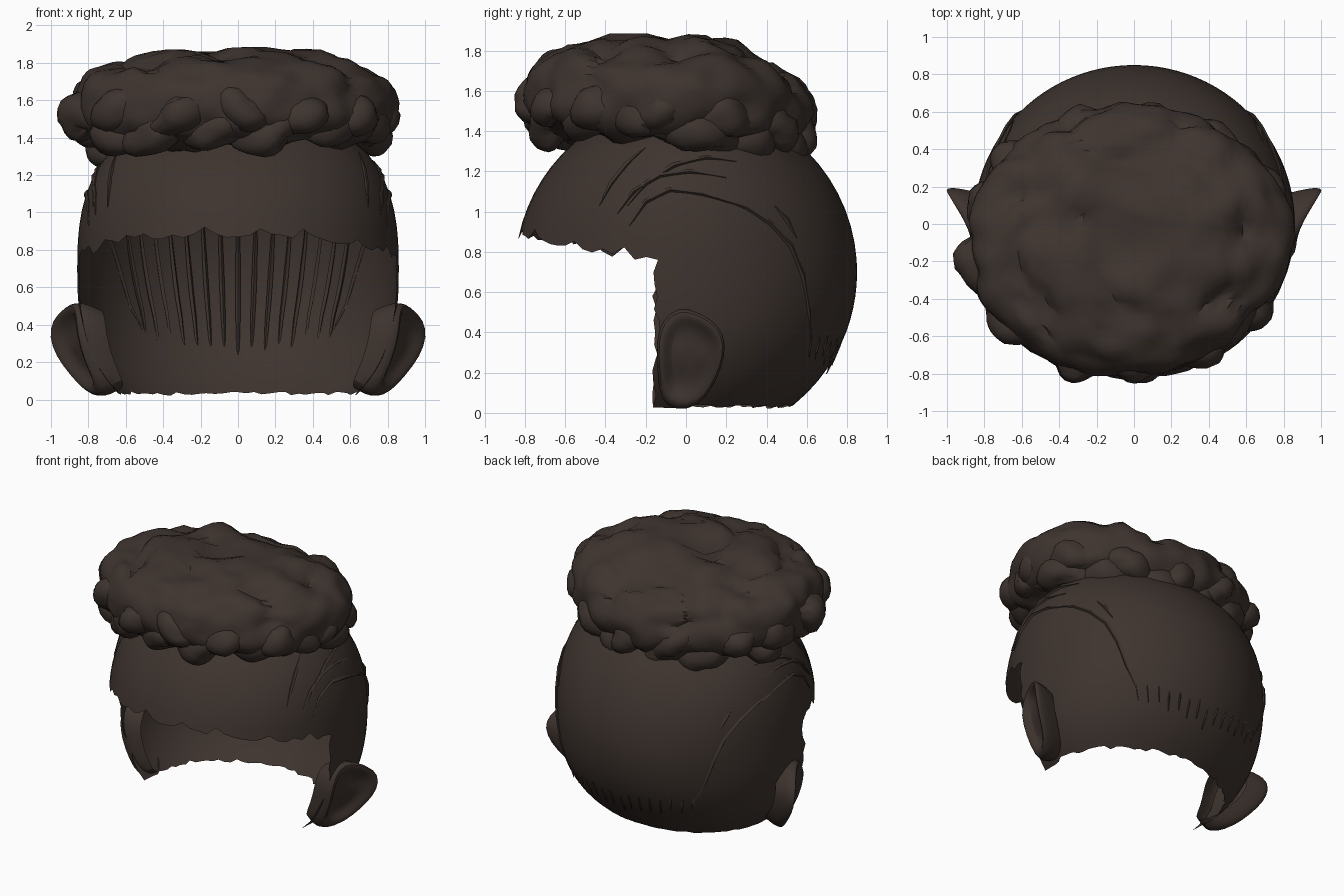
import bpy, bmesh, math, random
from mathutils import Vector, noise

if "Cube" in bpy.data.objects:
    bpy.data.objects.remove(bpy.data.objects["Cube"])

random.seed(4)
PI = math.pi
mat = bpy.data.materials.new("dark_brown")
mat.diffuse_color = (0.048, 0.034, 0.028, 1)
mat.use_nodes = True
mat.node_tree.nodes["Principled BSDF"].inputs["Base Color"].default_value = mat.diffuse_color


def finish(obj, angle=40):
    obj.data.materials.append(mat)
    bpy.ops.object.select_all(action='DESELECT')
    obj.select_set(True)
    bpy.context.view_layer.objects.active = obj
    bpy.ops.object.shade_smooth_by_angle(angle=math.radians(angle))


def from_bmesh(name, bm, angle=40):
    me = bpy.data.meshes.new(name)
    bm.to_mesh(me)
    bm.free()
    obj = bpy.data.objects.new(name, me)
    bpy.context.collection.objects.link(obj)
    finish(obj, angle)
    return obj


def scalp(th, z, off=0.0):
    """Point on the rounded scalp at heading th and height z."""
    k = min(abs(z - 0.7) / 0.85, 1)
    rx = 0.86 * (1 - k ** 2.6) ** (1 / 2.6) + off
    ry = 0.85 * math.sqrt(1 - k * k) + off
    return Vector((rx * math.cos(th), ry * math.sin(th), z))


# Scalp shell: full dome above the hairline, back and sides only below it
a = 0.165
nb, nf = 52, 40
angles = [-a + (PI + 2 * a) * i / nb for i in range(nb + 1)]
angles += [PI + a + (PI - 2 * a) * i / nf for i in range(1, nf)]
bm = bmesh.new()
cols = []
for i, th in enumerate(angles):
    front = i > nb
    zc = 0.76
    if front:
        zc += 0.19 * max(0, -0.85 * math.sin(th) - 0.13) + random.uniform(-0.03, 0.03)
    p0 = math.asin((zc - 0.7) / 0.85)
    up = []
    for j in range(15):
        p = p0 + (1.5 - p0) * j / 14
        up.append(bm.verts.new(scalp(th, 0.7 + 0.85 * math.sin(p))))
    low = []
    if not front:
        zb = 0.03 + random.uniform(-0.008, 0.012)
        for j in range(12):
            co = scalp(th, zb + (zc - zb) * j / 12)
            if i in (0, nb):
                co.y = -0.14 + random.uniform(-0.03, 0.02)
            low.append(bm.verts.new(co))
    cols.append((low, up))
n = len(cols)
for i in range(n):
    (la, ua), (lb, ub) = cols[i], cols[(i + 1) % n]
    if la and lb and i < nb:
        ca, cb = la + ua, lb + ub
    else:
        ca, cb = ua, ub
    for j in range(len(ca) - 1):
        bm.faces.new((ca[j], cb[j], cb[j + 1], ca[j + 1]))
bm.faces.new([c[1][-1] for c in cols])
from_bmesh("scalp_shell", bm)


# Curls: rounded volumes broken up into lumps along their normals
def lumpy(bm, count, size, height):
    bm.normal_update()
    verts = list(bm.verts)
    seeds = [v.co.copy() for v in random.sample(verts, count)]
    moves = []
    for v in verts:
        near = min((v.co - s).length for s in seeds)
        bump = math.sqrt(max(0, 1 - (near / size) ** 2)) - 0.6
        bump += 0.5 * noise.noise(v.co * 7)
        moves.append(v.normal * bump * height)
    for v, m in zip(verts, moves):
        v.co += m


def power(v, e):
    return math.copysign(abs(v) ** e, v)


# Curly top: the broad squashed mass
bm = bmesh.new()
bmesh.ops.create_icosphere(bm, subdivisions=5, radius=1)
for v in bm.verts:
    d = v.co.normalized()
    h = math.hypot(d.x, d.y)
    s = h ** 0.6 / max(h, 1e-6)
    x, y = d.x * s * 0.84, d.y * s * 0.70 - 0.09
    z = 1.60 + power(d.z, 0.8) * 0.25
    z -= 0.24 * max(0, y - 0.1) + 0.1 * max(0, -y - 0.45) + 0.12 * max(0, abs(x) - 0.45)
    v.co = (x - 0.02 + 0.05 * min(y, 0), y, z)
lumpy(bm, 120, 0.19, 0.075)
from_bmesh("curly_top", bm, 50)

# Long curls rolled around the rim
curls = bmesh.new()
for i in range(26):
    t = 2 * PI * (i + random.uniform(-0.3, 0.3)) / 26
    s = math.sin(t)
    low = i % 2
    c = Vector(((0.81 - 0.05 * low) * math.cos(t) - 0.03 + 0.05 * min(s, 0), (0.66 - 0.04 * low) * s - 0.10,
                1.54 - 0.09 * low + random.uniform(-0.03, 0.03) - 0.13 * max(0, s)))
    tmp = bmesh.new()
    bmesh.ops.create_icosphere(tmp, subdivisions=3, radius=1)
    size = random.uniform(0.085, 0.105)
    tilt = random.uniform(-0.35, 0.35)
    out, side = Vector((math.cos(t), s, 0)), Vector((-s, math.cos(t), tilt))
    for v in tmp.verts:
        p = v.co.copy()
        v.co = c + out * p.x * size + side * p.y * size * 2.1 + Vector((0, 0, p.z * size * 1.1))
        v.co -= out * size * 1.1 * p.y * p.y
    lumpy(tmp, 9, 0.13, 0.05)
    me = bpy.data.meshes.new("tmp")
    tmp.to_mesh(me)
    tmp.free()
    curls.from_mesh(me)
    bpy.data.meshes.remove(me)
from_bmesh("rim_curls", curls, 50)

# Ears: rings from the head out to the flared rim and back into the bowl
outline = [(-0.13, 0.06), (-0.05, 0.01), (0.06, 0.03), (0.13, 0.12), (0.18, 0.23), (0.20, 0.34),
           (0.17, 0.43), (0.07, 0.50), (-0.04, 0.53), (-0.12, 0.46), (-0.15, 0.36), (-0.14, 0.2)]
rings = [(0.85, -0.15), (0.98, -0.07), (1.02, -0.01), (0.95, 0.02), (0.80, 0.005),
         (0.6, -0.055), (0.3, -0.06)]
for side, label in ((1, "right_ear"), (-1, "left_ear")):
    bm = bmesh.new()
    loops = []
    for sc, dx in rings:
        loop = []
        for y, z in outline:
            yy, zz = 0.03 + (y - 0.03) * sc, 0.28 + (z - 0.28) * sc
            x = 0.85 + 0.46 * (yy + 0.13) + dx
            x -= 0.55 * max(0, 0.28 - zz) + 0.3 * max(0, zz - 0.42)
            loop.append(bm.verts.new((side * x, yy, zz)))
        loops.append(loop)
    for la, lb in zip(loops, loops[1:]):
        for i in range(12):
            bm.faces.new((la[i], la[(i + 1) % 12], lb[(i + 1) % 12], lb[i]))
    bm.faces.new(loops[-1])
    bmesh.ops.recalc_face_normals(bm, faces=bm.faces)
    ear = from_bmesh(label, bm, 60)
    mod = ear.modifiers.new("smooth", 'SUBSURF')
    mod.levels = mod.render_levels = 1


# Loose strands: tapered curves hugging the scalp
def strands(name, paths):
    cu = bpy.data.curves.new(name, 'CURVE')
    cu.dimensions = '3D'
    cu.bevel_depth = 0.014
    cu.bevel_resolution = 0
    for pts in paths:
        sp = cu.splines.new('POLY')
        sp.points.add(len(pts) - 1)
        for k, p in enumerate(pts):
            sp.points[k].co = (*p, 1)
            sp.points[k].radius = 0.15 + 0.85 * math.sin(PI * k / (len(pts) - 1)) ** 0.6
    obj = bpy.data.objects.new(name, cu)
    bpy.context.collection.objects.link(obj)
    bpy.ops.object.select_all(action='DESELECT')
    obj.select_set(True)
    bpy.context.view_layer.objects.active = obj
    bpy.ops.object.convert(target='MESH')
    finish(bpy.context.object)


def on_side(y, z, sx):
    ry = scalp(PI / 2, z).y
    th = math.asin(max(-1, min(1, y / ry)))
    p = scalp(th, z, 0.003)
    return Vector((sx * p.x, p.y, p.z))


side_lines = [
    [(-0.28, 0.93), (-0.2, 1.05), (-0.08, 1.11), (0.08, 1.09), (0.23, 1.04)],
    [(0.15, 1.07), (0.3, 1.02), (0.42, 0.94), (0.52, 0.83), (0.58, 0.68), (0.61, 0.5), (0.62, 0.34)],
    [(-0.34, 0.99), (-0.26, 1.1), (-0.13, 1.18), (0.02, 1.2), (0.2, 1.17)],
    [(-0.29, 1.03), (-0.2, 1.14), (-0.06, 1.23), (0.1, 1.27), (0.25, 1.25)],
    [(-0.43, 1.03), (-0.37, 1.14), (-0.29, 1.24), (-0.2, 1.32)],
    [(0.44, 1.03), (0.5, 0.96), (0.55, 0.87)],
]
strands("side_strands", [[on_side(y, z, sx) for y, z in line] for line in side_lines for sx in (1, -1)])

# Nape strands run under the back of the shell, tips poking out at the bottom
nape = []
for i in range(15):
    u = (i - 7) / 7
    end = 0.19 + 0.08 * abs(u) + random.uniform(0, 0.04)
    nape.append([scalp(PI / 2 - u * (0.62 + 0.2 * k / 8), end + (1.0 - end) * k / 8,
                       0.015 - 0.038 * min(1, k / 2)) for k in range(9)])
strands("nape_strands", nape)
